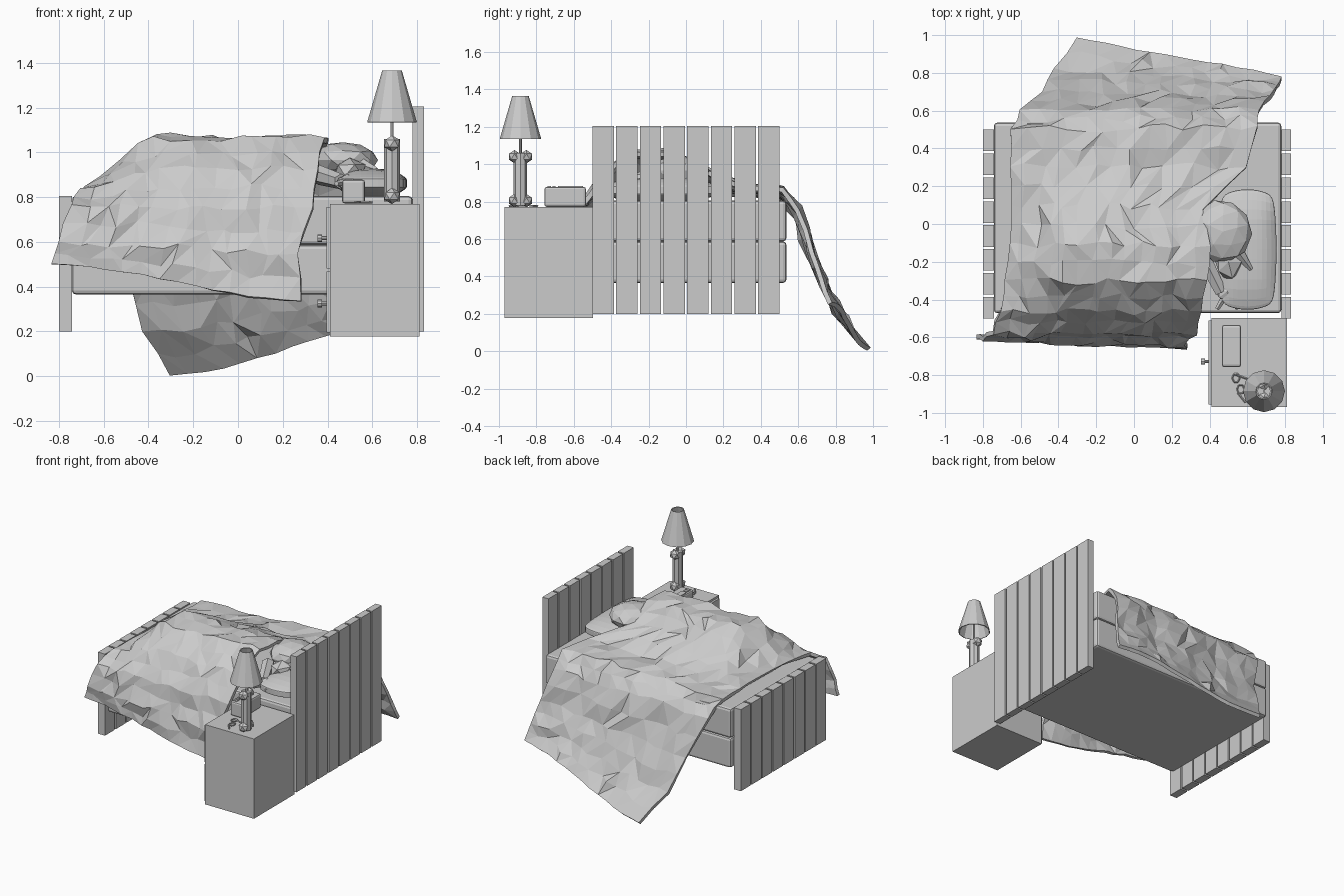
import bpy, bmesh, math, random
from mathutils import Vector, noise

if "Cube" in bpy.data.objects:
    bpy.data.objects.remove(bpy.data.objects["Cube"])

random.seed(4)
grey = bpy.data.materials.new("plain_grey")
grey.diffuse_color = (0.6, 0.6, 0.6, 1)
grey.use_nodes = True
grey.node_tree.nodes["Principled BSDF"].inputs["Base Color"].default_value = grey.diffuse_color


def finish(name, bm):
    me = bpy.data.meshes.new(name)
    bm.to_mesh(me)
    bm.free()
    me.materials.append(grey)
    ob = bpy.data.objects.new(name, me)
    bpy.context.collection.objects.link(ob)
    return ob


def box(name, x, y, z, bevel=0, segs=2):
    bm = bmesh.new()
    bmesh.ops.create_cube(bm, size=1)
    for v in bm.verts:
        v.co = [(a + b) / 2 + c * (b - a) for (a, b), c in zip((x, y, z), v.co)]
    if bevel:
        bmesh.ops.bevel(bm, geom=bm.edges[:], offset=bevel, segments=segs,
                        profile=0.5, affect='EDGES')
    return finish(name, bm)


def blob(name, centre, radii, sub=1, jitter=0.0, turn=0):
    bm = bmesh.new()
    bmesh.ops.create_icosphere(bm, subdivisions=sub, radius=1)
    for v in bm.verts:
        v.co *= 1 + random.uniform(-jitter, jitter)
        v.co = Vector(a * b for a, b in zip(v.co, radii))
    ob = finish(name, bm)
    ob.location = centre
    ob.rotation_euler.z = math.radians(turn)
    return ob


def rod(name, a, b, r1, r2, sides=8, caps=True):
    a, b = Vector(a), Vector(b)
    bm = bmesh.new()
    bmesh.ops.create_cone(bm, cap_ends=caps, segments=sides, radius1=r1,
                          radius2=r2, depth=(b - a).length)
    ob = finish(name, bm)
    ob.location = (a + b) / 2
    ob.rotation_euler = (b - a).to_track_quat('Z', 'Y').to_euler()
    return ob


# Headboard and footboard slats
for i in range(8):
    y = -0.5 + i * 0.1265
    box("headboard_slat", (0.78, 0.83), (y, y + 0.114), (0.2, 1.205))
    box("footboard_slat", (-0.8, -0.742), (y, y + 0.114), (0.2, 0.805))

# Two stacked mattresses
for name, z in (("lower_mattress", (0.365, 0.587)), ("upper_mattress", (0.587, 0.805))):
    ob = box(name, (-0.742, 0.78), (-0.472, 0.537), z, 0.018)

# Pillow
bm = bmesh.new()
bmesh.ops.create_cube(bm, size=1)
bmesh.ops.subdivide_edges(bm, edges=bm.edges[:], cuts=5, use_grid_fill=True)
for v in bm.verts:
    x, y, z = v.co * 2
    puff = 0.35 + 0.65 * (1 - x ** 4) * (1 - y ** 4)
    k = 1 - 0.12 * (x * y) ** 2
    v.co = (0.6 + 0.155 * x * k, -0.135 + 0.32 * y * k, 0.862 + 0.065 * z * puff)
pillow = finish("pillow", bm)
pillow.modifiers.new("soft", 'SUBSURF').levels = 1

# Blanket: each row is left x y z, right x y z, and how far the rise spreads
rows = [
    (-.83, -.60, .50, .28, -.66, .34, 1), (-.80, -.61, .60, .27, -.64, .55, 1),
    (-.75, -.58, .76, .33, -.58, .75, .6), (-.71, -.46, .83, .36, -.46, .92, .35),
    (-.68, -.30, .84, .38, -.30, 1.06, .28), (-.66, -.10, .84, .41, -.12, 1.06, .3),
    (-.65, .10, .84, .37, .08, .98, .4), (-.65, .30, .84, .60, .30, .88, .5),
    (-.65, .50, .84, .65, .52, .87, .5), (-.60, .60, .73, .66, .60, .76, 1),
    (-.48, .70, .44, .72, .68, .53, 1), (-.42, .82, .21, .76, .73, .38, 1),
    (-.30, .98, .02, .78, .78, .26, 1)]
NU, NV = 14, 2 * (len(rows) - 1)
bm = bmesh.new()
grid = []
for j in range(NV + 1):
    k, f = min(j // 2, len(rows) - 2), j / 2
    f -= k
    r = [a + (b - a) * f for a, b in zip(rows[k], rows[k + 1])]
    line = []
    for i in range(NU + 1):
        u = i / NU
        t = min(1, u / r[6])
        t = t * t * (3 - 2 * t)
        p = Vector((r[0] + (r[3] - r[0]) * u, r[1] + (r[4] - r[1]) * u,
                    r[2] + (r[5] - r[2]) * t))
        edge = i in (0, NU) or j in (0, NV)
        s = 0.3 if edge else 1
        n = noise.noise_vector(p * 5) * 0.02
        p += s * Vector((random.uniform(-.025, .025),
                         random.uniform(-.018, .018) + n.y,
                         random.uniform(-.012, .014) + n.z))
        p.z = max(p.z, 0.012)
        line.append(bm.verts.new(p))
    grid.append(line)
for j in range(NV):
    for i in range(NU):
        a, b, c, d = grid[j][i], grid[j][i + 1], grid[j + 1][i + 1], grid[j + 1][i]
        tris = ((a, b, c), (a, c, d)) if random.random() < .5 else ((a, b, d), (b, c, d))
        for t in tris:
            bm.faces.new(t)
blanket = finish("blanket", bm)
m = blanket.modifiers.new("thickness", 'SOLIDIFY')
m.thickness, m.offset = 0.025, -0.6

# Sleeper: head, muzzle, arm and fingers
blob("sleeper_head", (0.47, -0.04, 0.965), (0.15, 0.165, 0.08), 2, 0.05, 15)
blob("sleeper_muzzle", (0.5, -0.2, 0.92), (0.075, 0.1, 0.055), 1, 0.05)
rod("sleeper_arm", (0.36, -0.16, 0.9), (0.46, -0.36, 0.87), 0.045, 0.035, 6)
blob("sleeper_hand", (0.49, -0.36, 0.87), (0.06, 0.06, 0.035), 1, 0.08)
for x, y in ((0.44, -0.45), (0.55, -0.45), (0.62, -0.41), (0.65, -0.34)):
    rod("sleeper_finger", (0.5, -0.35, 0.87), (x, y, 0.86), 0.022, 0.012, 5)
rod("sleeper_ear", (0.53, -0.12, 0.95), (0.62, -0.24, 0.92), 0.04, 0.012, 5)

# Nightstand with two drawers
box("nightstand", (0.41, 0.81), (-0.97, -0.497), (0.178, 0.77))
for z, knob in (((0.482, 0.755), 0.617), ((0.195, 0.468), 0.325)):
    box("drawer_front", (0.395, 0.412), (-0.955, -0.512), z)
    rod("drawer_knob_stem", (0.4, -0.728, knob), (0.37, -0.728, knob), 0.009, 0.009)
    rod("drawer_knob", (0.376, -0.728, knob), (0.356, -0.728, knob), 0.017, 0.017)

# Lamp with bone-shaped base
LX, LY = 0.688, -0.885
rod("lamp_base_shaft", (LX, LY, 0.78), (LX, LY, 1.06), 0.036, 0.036, 8)
for z in (0.805, 1.04):
    for s in (-1, 1):
        blob("lamp_base_knob", (LX, LY + s * 0.032, z), (0.039, 0.035, 0.036), 1)
rod("lamp_stem", (LX, LY, 1.05), (LX, LY, 1.3), 0.007, 0.007, 6)
shade = rod("lamp_shade", (LX, LY, 1.135), (LX, LY, 1.365), 0.111, 0.044, 12, False)
shade.modifiers.new("thickness", 'SOLIDIFY').thickness = 0.006

# Clock radio with display and buttons
box("clock_body", (0.465, 0.567), (-0.757, -0.535), (0.772, 0.878), 0.012)
box("clock_display", (0.475, 0.515), (-0.685, -0.55), (0.876, 0.883))
for y in (-0.74, -0.715):
    box("clock_button", (0.478, 0.508), (y, y + 0.018), (0.876, 0.883))

# Glasses
for x, y in ((0.54, -0.815), (0.565, -0.875)):
    for i in range(6):
        a, b = i * math.pi / 3, (i + 1) * math.pi / 3
        rod("glasses_rim", (x + .02 * math.cos(a), y + .025 * math.sin(a), 0.777),
            (x + .02 * math.cos(b), y + .025 * math.sin(b), 0.777), 0.004, 0.004, 4)
rod("glasses_temple", (0.55, -0.895, 0.777), (0.59, -0.945, 0.777), 0.005, 0.005, 4)
rod("glasses_temple", (0.53, -0.795, 0.777), (0.6, -0.82, 0.777), 0.005, 0.005, 4)
